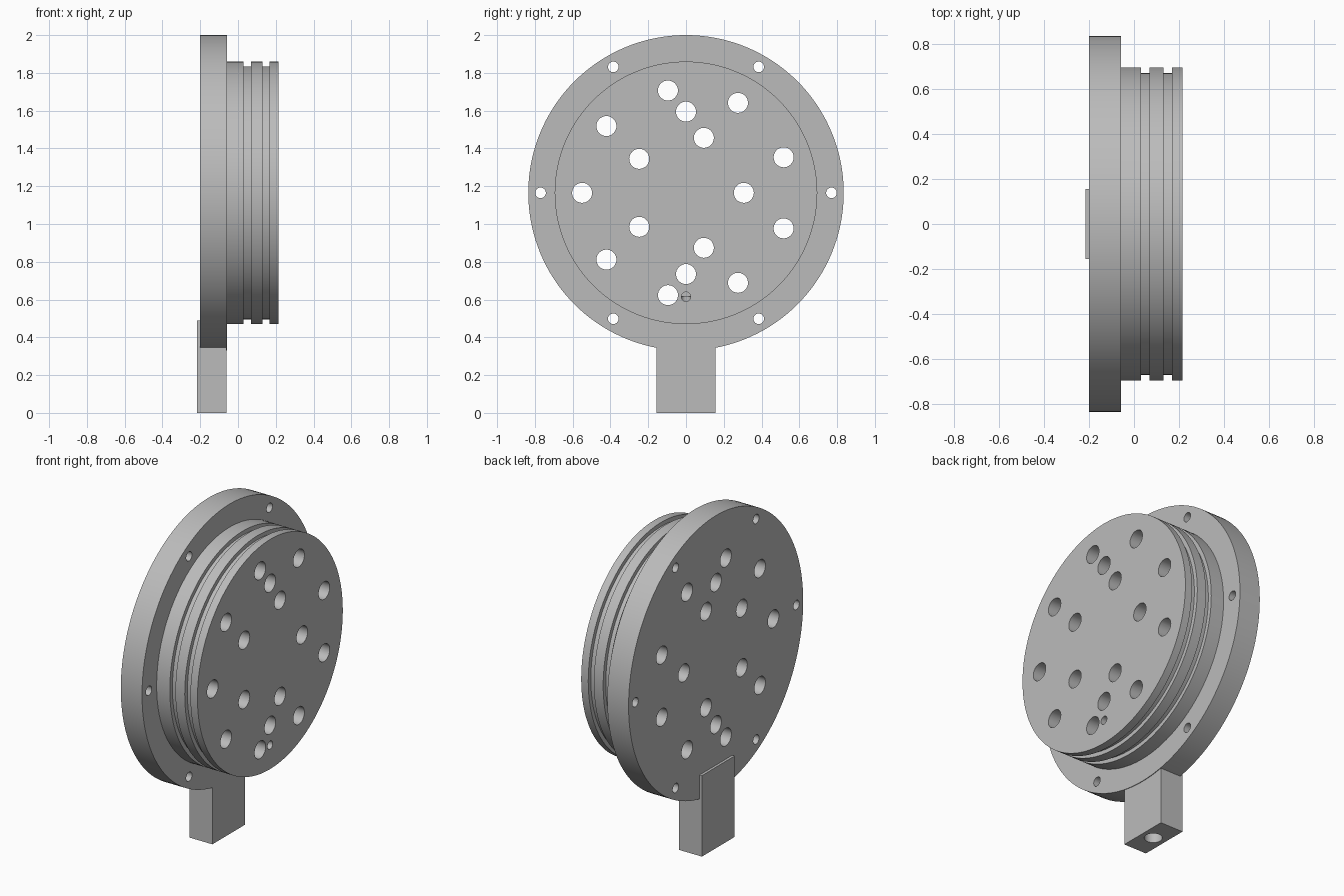
import bpy, bmesh
from math import radians, cos, sin, tau
from mathutils import Matrix

cube = bpy.data.objects.get("Cube")
if cube:
    bpy.data.objects.remove(cube, do_unlink=True)

AXIS_Z = 1.165   # height of the disc axis
SEGMENTS = 144

metal = bpy.data.materials.new("grey metal")
metal.use_nodes = True
grey = (0.5, 0.5, 0.5, 1)
metal.diffuse_color = grey
metal.node_tree.nodes["Principled BSDF"].inputs["Base Color"].default_value = grey


def make_object(name, bm):
    bmesh.ops.recalc_face_normals(bm, faces=bm.faces)
    mesh = bpy.data.meshes.new(name)
    bm.to_mesh(mesh)
    bm.free()
    mesh.materials.append(metal)
    obj = bpy.data.objects.new(name, mesh)
    bpy.context.collection.objects.link(obj)
    return obj


def lathe(name, profile):
    """Turn (x, radius) points about the disc axis and cap both ends."""
    bm = bmesh.new()
    rings = []
    for x, r in profile:
        rings.append([bm.verts.new((x, r * cos(tau * i / SEGMENTS),
                                    AXIS_Z + r * sin(tau * i / SEGMENTS)))
                      for i in range(SEGMENTS)])
    for a, b in zip(rings, rings[1:]):
        for i in range(SEGMENTS):
            j = (i + 1) % SEGMENTS
            bm.faces.new((a[i], a[j], b[j], b[i]))
    bm.faces.new(rings[0])
    bm.faces.new(rings[-1])
    return make_object(name, bm)


def drill(bm, start, end, radius):
    """Add a closed cylinder between two points along x or z."""
    along_x = start[0] != end[0]
    length = abs(end[0] - start[0]) if along_x else abs(end[2] - start[2])
    middle = [(a + b) / 2 for a, b in zip(start, end)]
    turn = Matrix.Rotation(radians(90), 4, 'Y') if along_x else Matrix()
    bmesh.ops.create_cone(bm, cap_ends=True, segments=32, radius1=radius,
                          radius2=radius, depth=length,
                          matrix=Matrix.Translation(middle) @ turn)


def boolean(target, other, operation):
    mod = target.modifiers.new(operation.title(), 'BOOLEAN')
    mod.operation = operation
    mod.solver = 'EXACT'
    mod.object = other
    bpy.context.view_layer.objects.active = target
    bpy.ops.object.modifier_apply(modifier=mod.name)
    bpy.data.objects.remove(other, do_unlink=True)


# Flange and grooved plug, turned in one piece
OUTER, PLUG, GROOVE = 0.835, 0.695, 0.67
body = lathe("flanged_disc", [
    (-0.2, OUTER), (-0.058, OUTER), (-0.058, PLUG),
    (0.03, PLUG), (0.03, GROOVE), (0.068, GROOVE), (0.068, PLUG),
    (0.13, PLUG), (0.13, GROOVE), (0.168, GROOVE), (0.168, PLUG),
    (0.215, PLUG)])

# Stem block
bm = bmesh.new()
bmesh.ops.create_cube(bm, size=1, matrix=Matrix.Translation((-0.139, 0, 0.245))
                      @ Matrix.Diagonal((0.154, 0.312, 0.49, 1)))
boolean(body, make_object("stem_block", bm), 'UNION')

# Through holes: outer ring, inner ring, vertical pair, flange bolts
bm = bmesh.new()
for count, ring, first, radius in ((9, 0.55, 180, 0.053), (5, 0.306, 0, 0.053),
                                   (2, 0.43, 90, 0.053), (6, 0.77, 0, 0.028)):
    for i in range(count):
        angle = radians(first) + tau * i / count
        y, z = ring * cos(angle), AXIS_Z + ring * sin(angle)
        drill(bm, (-0.4, y, z), (0.4, y, z), radius)
boolean(body, make_object("hole_cutter", bm), 'DIFFERENCE')

# Port in the stem, narrow channel above it, and small outlet in the plug face
STEM_X = -0.138
for start, end, radius in (((STEM_X, 0, -0.1), (STEM_X, 0, 0.3), 0.05),
                           ((STEM_X, 0, 0.25), (STEM_X, 0, 0.615), 0.025),
                           ((STEM_X, 0, 0.615), (0.4, 0, 0.615), 0.025)):
    bm = bmesh.new()
    drill(bm, start, end, radius)
    boolean(body, make_object("channel_cutter", bm), 'DIFFERENCE')

# Smooth walls with crisp rims
bpy.ops.object.select_all(action='DESELECT')
body.select_set(True)
bpy.context.view_layer.objects.active = body
bpy.ops.object.shade_smooth_by_angle(angle=radians(30))
